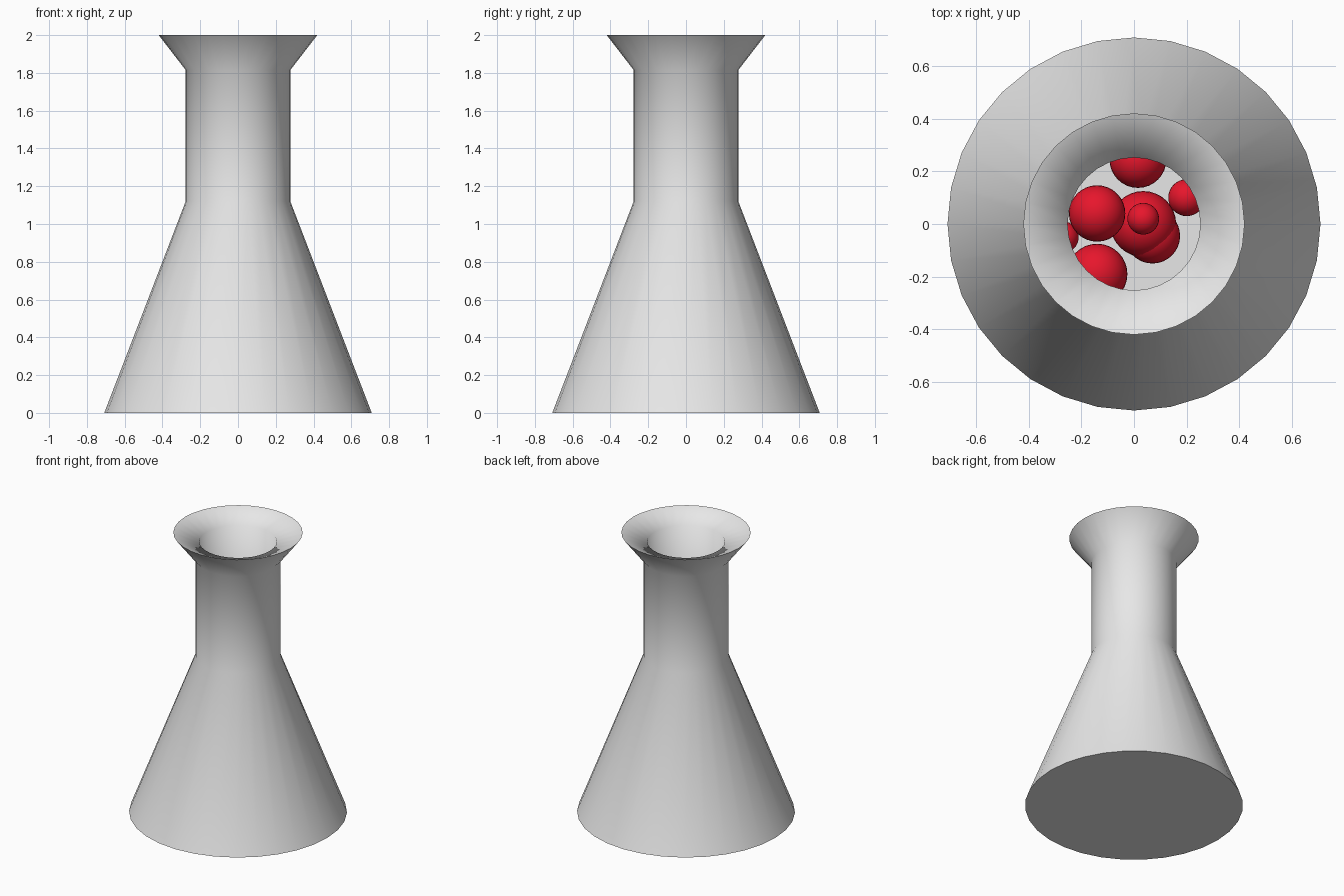
import bpy
import bmesh
import math

if "Cube" in bpy.data.objects:
    bpy.data.objects.remove(bpy.data.objects["Cube"])


def material(name, rgb):
    m = bpy.data.materials.new(name)
    m.diffuse_color = (*rgb, 1)
    m.use_nodes = True
    m.node_tree.nodes["Principled BSDF"].inputs["Base Color"].default_value = m.diffuse_color
    return m


GREY = material("pale grey glass", (0.8, 0.8, 0.8))
RED = material("red", (0.8, 0.008, 0.025))


def finish(obj, mat, angle):
    obj.data.materials.append(mat)
    bpy.ops.object.select_all(action='DESELECT')
    obj.select_set(True)
    bpy.context.view_layer.objects.active = obj
    bpy.ops.object.shade_smooth_by_angle(angle=math.radians(angle))


def lathe(name, profile, sides, mat, angle):
    """Spin an (r, z) profile that starts and ends on the axis."""
    bm = bmesh.new()
    rings = []
    for r, z in profile:
        if r == 0:
            rings.append([bm.verts.new((0, 0, z))])
        else:
            rings.append([bm.verts.new((r * math.cos(2 * math.pi * i / sides),
                                        r * math.sin(2 * math.pi * i / sides), z))
                          for i in range(sides)])
    for a, b in zip(rings, rings[1:]):
        for i in range(sides):
            j = (i + 1) % sides
            quad = [a[i % len(a)], a[j % len(a)], b[j % len(b)], b[i % len(b)]]
            bm.faces.new(list(dict.fromkeys(quad)))
    bmesh.ops.recalc_face_normals(bm, faces=bm.faces)
    mesh = bpy.data.meshes.new(name)
    bm.to_mesh(mesh)
    bm.free()
    obj = bpy.data.objects.new(name, mesh)
    bpy.context.collection.objects.link(obj)
    finish(obj, mat, angle)


# Flask: outer wall up to the lip, then dished mouth and inner wall down to the floor
lathe("flask", [(0, 0), (0.708, 0), (0.277, 1.12), (0.277, 1.815), (0.42, 2.0),
                (0.252, 1.935), (0.252, 1.115), (0.668, 0.03), (0, 0.03)], 32, GREY, 80)

# Balls resting inside the flask: x, y, z, radius
BALLS = [
    (0.035, 0.00, 0.16, 0.125),
    (0.07, -0.045, 0.14, 0.105),
    (0.035, 0.02, 0.33, 0.06),
    (-0.14, 0.04, 0.30, 0.107),
    (0.015, 0.245, 0.14, 0.108),
    (0.20, 0.10, 0.10, 0.07),
    (-0.14, -0.19, 0.15, 0.115),
    (-0.27, -0.05, 0.09, 0.06),
]
for n, (x, y, z, r) in enumerate(BALLS, 1):
    bpy.ops.mesh.primitive_uv_sphere_add(segments=32, ring_count=16, radius=r, location=(x, y, z))
    ball = bpy.context.object
    ball.name = f"ball_{n}"
    finish(ball, RED, 60)
